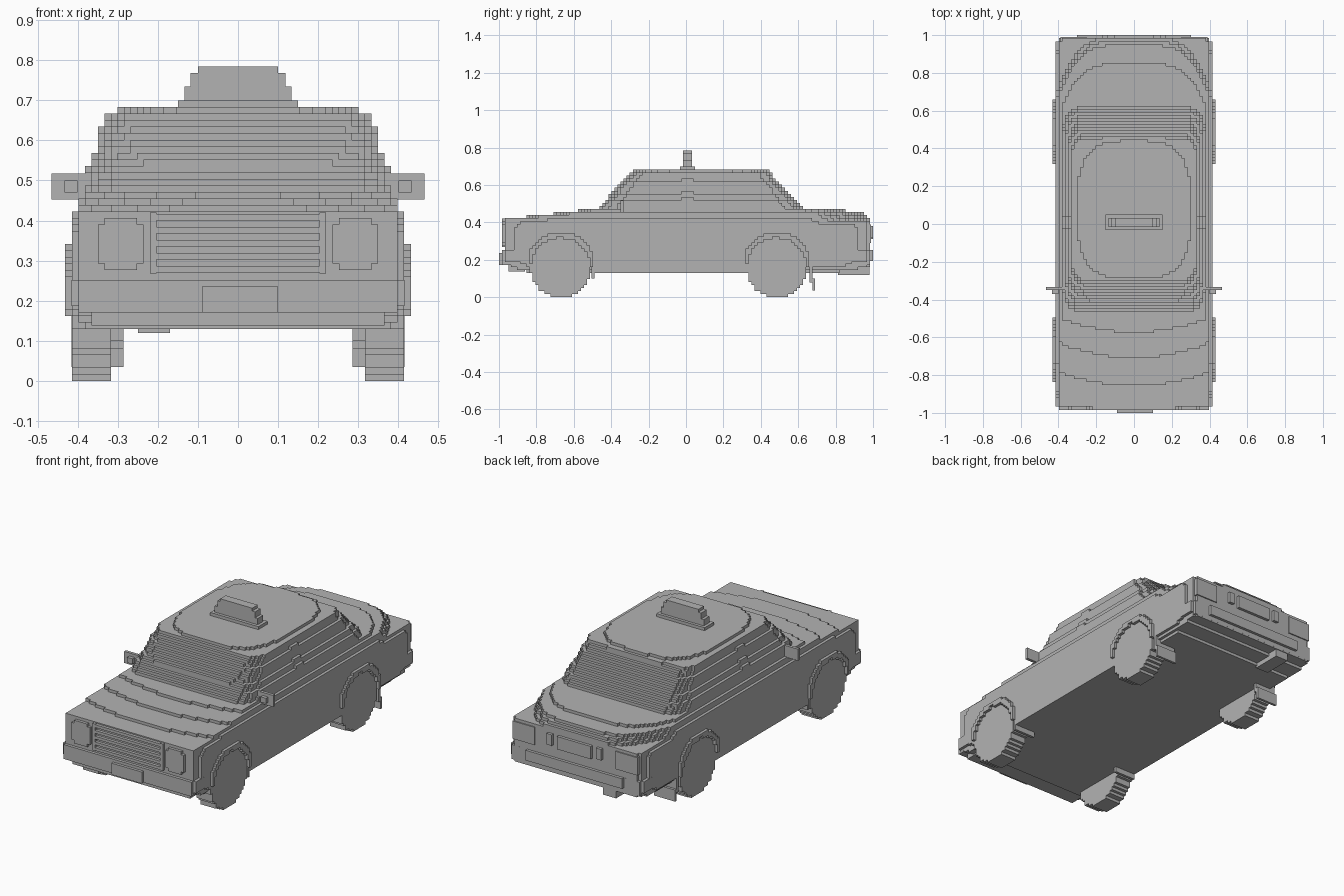
import bpy, bmesh
from mathutils import Matrix, Vector

if "Cube" in bpy.data.objects:
    bpy.data.objects.remove(bpy.data.objects["Cube"])

V = 2 / 123            # edge of one block
FRONT_AXLE, REAR_AXLE, TYRE = -0.67, 0.485, 0.157

grey = bpy.data.materials.new("plain grey")
grey.use_nodes = True
grey.diffuse_color = (0.45, 0.45, 0.45, 1)
grey.node_tree.nodes["Principled BSDF"].inputs["Base Color"].default_value = grey.diffuse_color


def finish(name, bm):
    mesh = bpy.data.meshes.new(name)
    bm.to_mesh(mesh)
    bm.free()
    mesh.materials.append(grey)
    obj = bpy.data.objects.new(name, mesh)
    bpy.context.scene.collection.objects.link(obj)


def blocks(name, low, high, inside):
    """Fill a region with blocks wherever inside(x, y, z) holds, keeping the outer skin."""
    spans = [range(round(a / V) - 1, round(b / V) + 2) for a, b in zip(low, high)]
    cells = {(i, j, k) for i in spans[0] for j in spans[1] for k in spans[2]
             if k >= 0 and inside(i * V, j * V, (k + 0.5) * V)}
    bm, verts = bmesh.new(), {}

    def corner(p):
        if p not in verts:
            verts[p] = bm.verts.new(((p[0] - 0.5) * V, (p[1] - 0.5) * V, p[2] * V))
        return verts[p]

    for c in cells:
        for axis in range(3):
            u, w = (axis + 1) % 3, (axis + 2) % 3
            for side in (0, 1):
                near = list(c)
                near[axis] += 2 * side - 1
                if tuple(near) in cells:
                    continue
                loop = []
                for a, b in ((0, 0), (1, 0), (1, 1), (0, 1)):
                    p = list(c)
                    p[axis] += side
                    p[u] += a
                    p[w] += b
                    loop.append(corner(tuple(p)))
                bm.faces.new(loop if side else loop[::-1])
    finish(name, bm)


def box(name, x, y, z):
    bm = bmesh.new()
    spans = (x, y, z)
    mid = Vector([(a + b) / 2 for a, b in spans])
    size = [abs(b - a) for a, b in spans]
    bmesh.ops.create_cube(bm, size=1, matrix=Matrix.Translation(mid) @ Matrix.Diagonal((*size, 1)))
    finish(name, bm)


def pair(name, x, y, z):
    box("left_" + name, x, y, z)
    box("right_" + name, (-x[1], -x[0]), y, z)


def along(points, t):
    for (a, p), (b, q) in zip(points, points[1:]):
        if t <= b:
            return p + (q - p) * max(0, (t - a) / (b - a))
    return points[-1][1]


def axle_distance(y, z):
    return min(((y - c) ** 2 + (z - TYRE) ** 2) ** 0.5 for c in (FRONT_AXLE, REAR_AXLE))


# Lower body: bowed bonnet, rounded boot lid, stepped sides
DECK = [(-0.98, 0.418), (-0.86, 0.431), (-0.71, 0.447), (-0.57, 0.464), (-0.45, 0.47),
        (0.6, 0.47), (0.85, 0.464), (0.95, 0.447), (1.0, 0.41)]
SILL = [(-0.98, 0.19), (-0.85, 0.135), (0.8, 0.135), (0.98, 0.165)]


def deck(x, y):
    bow = -0.5 * x * x if y < 0 else 0.22 * (abs(x) / 0.38) ** 4
    return along(DECK, y + bow)


def lower_body(x, y, z):
    if not -0.97 < y < 0.98 or not along(SILL, y) < z < deck(x, y):
        return False
    half = 0.382 if z < 0.147 or z > 0.455 or abs(y) > 0.96 else 0.398
    if (0.16 < z < 0.43 and z < deck(x, y) - 0.02 and abs(y) < 0.92
            and z > 0.13 + max(0, abs(y) - 0.8) * 0.7 and abs(z - 0.28) < 0.15 - max(0, abs(y) - 0.85)
            or z < 0.17 and -0.5 < y < 0.32):
        half = 0.415
    if axle_distance(y, z) < 0.165:
        half = min(half, 0.398)
    return abs(x) < half


blocks("lower_body", (-0.42, -1, 0.1), (0.42, 1, 0.5), lower_body)

# Cabin: sides lean in step by step, centre pillar stands one block higher
WIDTHS = [(0.515, 0.382), (0.55, 0.366), (0.615, 0.35), (0.667, 0.333), (0.69, 0.301)]


def cabin(x, y, z):
    if not 0.45 < z < 0.683:
        return False
    level = z - V if abs(y - 0.01) < 0.035 and z < 0.64 else z
    half = next(w for top, w in WIDTHS if level < top)
    rise = (z - 0.47) / 0.21
    front, back = -0.475 + 0.19 * rise, 0.635 - 0.2 * rise
    power = 3.2 if z > 0.667 else 9
    mid, reach = (front + back) / 2, (back - front) / 2
    return (abs(x) / half) ** power + (abs(y - mid) / reach) ** power < 1


blocks("cabin", (-0.4, -0.55, 0.45), (0.4, 0.7, 0.69), cabin)

# Wheels, arches and mud flaps
for end, axle in (("front", FRONT_AXLE), ("rear", REAR_AXLE)):
    for side, s in (("left", 1), ("right", -1)):
        blocks(f"{side}_{end}_wheel", (-0.42, axle - 0.17, 0), (0.42, axle + 0.17, 0.33),
               lambda x, y, z: 0.317 < s * x < 0.415
               and (y - axle) ** 2 + (z - TYRE) ** 2 < (TYRE + 0.004) ** 2)
        blocks(f"{side}_{end}_arch", (-0.44, axle - 0.2, 0.15), (0.44, axle + 0.2, 0.37),
               lambda x, y, z: 0.38 < s * x < 0.431 and z > 0.17 and abs(y - axle) < 0.168
               and (TYRE + 0.004) ** 2 < (y - axle) ** 2 + (z - TYRE) ** 2 < 0.19 ** 2)
pair("front_mud_flap", (0.285, 0.415), (-0.505, -0.49), (0.1, 0.18))
pair("rear_mud_flap_top", (0.285, 0.415), (0.66, 0.676), (0.08, 0.18))
pair("rear_mud_flap_tip", (0.285, 0.415), (0.676, 0.69), (0.035, 0.1))

# Bumpers and valances
box("front_bumper", (-0.398, 0.398), (-0.984, -0.93), (0.171, 0.252))
pair("front_bumper_wrap", (0.38, 0.415), (-0.967, -0.87), (0.187, 0.252))
box("front_valance", (-0.366, 0.366), (-0.95, -0.86), (0.138, 0.18))
box("front_plate", (-0.09, 0.1), (-1.0, -0.97), (0.171, 0.236))
box("rear_bumper", (-0.398, 0.398), (0.93, 0.984), (0.171, 0.252))
box("rear_bumper_strip", (-0.301, 0.301), (0.97, 1.0), (0.195, 0.252))
pair("rear_bumper_wrap", (0.38, 0.415), (0.87, 0.967), (0.187, 0.252))
box("exhaust", (-0.25, -0.17), (0.813, 0.98), (0.12, 0.17))

# Front face: slatted grille, framed headlights
for n in range(5):
    z = (16.6 + 2 * n) * V
    box(f"grille_slat_{n}", (-0.203, 0.203), (-0.984, -0.95), (z, z + V))
pair("grille_post", (0.203, 0.22), (-0.984, -0.95), (0.268, 0.42))
for side, s in (("left", 1), ("right", -1)):
    blocks(f"{side}_headlight", (-0.37, -1, 0.27), (0.37, -0.95, 0.42),
           lambda x, y, z: -0.98 < y < -0.95
           and abs(s * x - 0.293) < 0.06 and abs(z - 0.342) < 0.06
           and abs(s * x - 0.293) + abs(z - 0.342) < 0.1)

# Rear face: lamps, plate and plate lights
pair("tail_lamp", (0.252, 0.39), (0.95, 0.99), (0.29, 0.39))
box("rear_plate", (-0.106, 0.106), (0.95, 1.0), (0.31, 0.382))
pair("plate_light", (0.138, 0.17), (0.95, 1.0), (0.32, 0.382))

# Door mirrors
pair("mirror_shell", (0.37, 0.465), (-0.35, -0.333), (0.452, 0.517))
pair("mirror_front", (0.4, 0.433), (-0.37, -0.35), (0.47, 0.5))

# Roof sign, stepped in towards the top
box("sign_base", (-0.15, 0.15), (-0.033, 0.049), (0.68, 0.7))
for n, (half, low, top) in enumerate(((0.134, 0.7, 0.735), (0.118, 0.735, 0.768), (0.1, 0.768, 0.784))):
    box(f"sign_step_{n}", (-half, half), (-0.016, 0.033), (low, top))
